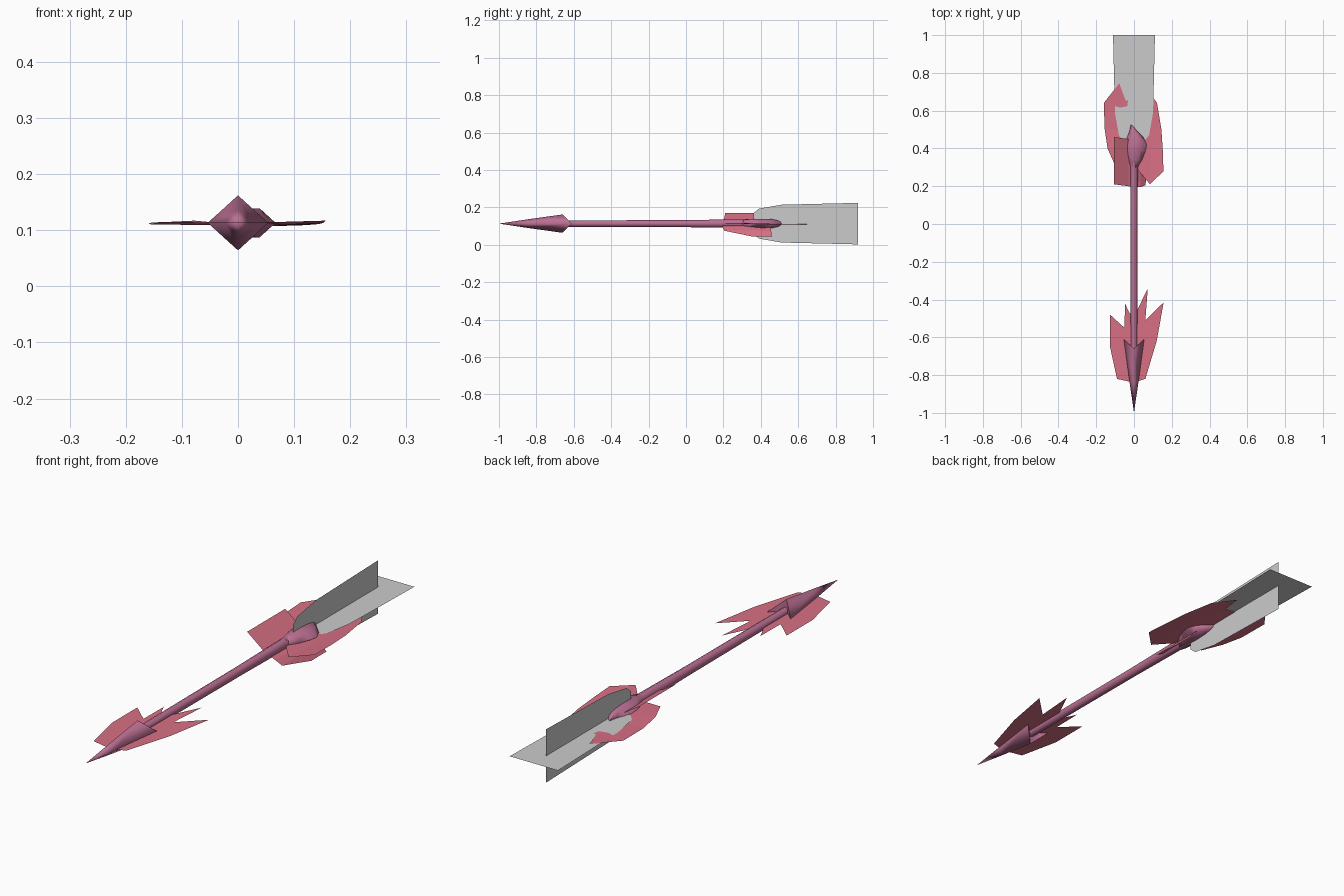
import bpy, math

if "Cube" in bpy.data.objects:
    bpy.data.objects.remove(bpy.data.objects["Cube"])

Z = 0.113  # height of the arrow axis


def material(name, rgb):
    m = bpy.data.materials.new(name)
    m.diffuse_color = (*rgb, 1)
    m.use_nodes = True
    m.node_tree.nodes["Principled BSDF"].inputs["Base Color"].default_value = m.diffuse_color
    return m


PINK = material("dusky_pink", (0.50, 0.16, 0.29))
RED = material("flame_red", (0.68, 0.16, 0.23))


def build(name, verts, faces, mat=None, smooth=None):
    me = bpy.data.meshes.new(name)
    me.from_pydata(verts, [], faces)
    me.update()
    ob = bpy.data.objects.new(name, me)
    bpy.context.collection.objects.link(ob)
    if mat:
        me.materials.append(mat)
    if smooth:
        bpy.ops.object.select_all(action='DESELECT')
        ob.select_set(True)
        bpy.context.view_layer.objects.active = ob
        bpy.ops.object.shade_smooth_by_angle(angle=math.radians(smooth))
    return ob


def loft(name, rings, sides, mat, smooth):
    """Rings along y: (y, centre x, half width, half height)."""
    verts, faces = [], []
    for y, cx, w, h in rings:
        for i in range(sides):
            a = 2 * math.pi * i / sides
            verts.append((cx + w * math.cos(a), y, Z + h * math.sin(a)))
    for r in range(len(rings) - 1):
        for i in range(sides):
            j = (i + 1) % sides
            a, b = r * sides, (r + 1) * sides
            faces.append((a + i, a + j, b + j, b + i))
    faces += [tuple(range(sides))[::-1],
              tuple(range((len(rings) - 1) * sides, len(rings) * sides))]
    return build(name, verts, faces, mat, smooth)


# shaft
loft("shaft", [(-0.67, 0, 0.017, 0.017), (0, 0, 0.018, 0.019),
               (0.36, 0, 0.021, 0.024)], 8, PINK, 60)

# swollen nock at the rear of the shaft
loft("nock", [(0.30, 0, 0.019, 0.022), (0.34, 0.005, 0.038, 0.028),
              (0.39, 0.008, 0.054, 0.030), (0.42, 0.01, 0.057, 0.030),
              (0.46, 0.007, 0.043, 0.027), (0.49, -0.002, 0.022, 0.020),
              (0.525, -0.015, 0.002, 0.003)], 6, PINK, 70)

# four-sided head with swept-back side barbs
hv = [(0, -1, Z)]
for w, h, ys, yt in ((0.023, 0.024, -0.84, -0.84), (0.054, 0.049, -0.61, -0.66)):
    hv += [(w, ys, Z), (0, yt, Z + h), (-w, ys, Z), (0, yt, Z - h)]
hv.append((0, -0.66, Z))
hf = []
for i in range(4):
    j = (i + 1) % 4
    hf += [(0, 1 + j, 1 + i), (1 + i, 1 + j, 5 + j, 5 + i), (5 + i, 5 + j, 9)]
build("arrow_head", hv, hf, PINK, 95)

# crossed grey tail planes
half = [(0.36, 0.055), (0.39, 0.08), (0.51, 0.101), (0.92, 0.111)]
outline = half + [(y, -w) for y, w in reversed(half)]
ring = [tuple(range(len(outline)))]
build("vertical_tail", [(0, y, Z + w) for y, w in outline], ring)
build("horizontal_tail", [(w, y + 0.08, Z) for y, w in outline], ring)

# flat flame sheet around the head
flame = [(0, -0.84), (0.06, -0.82), (0.12, -0.62), (0.157, -0.415),
         (0.06, -0.51), (0.073, -0.34), (0.02, -0.45), (0, -0.49),
         (-0.025, -0.47), (-0.048, -0.42), (-0.05, -0.55), (-0.127, -0.48),
         (-0.127, -0.65), (-0.09, -0.82)]
build("front_flame", [(x, y, Z) for x, y in flame], [tuple(range(len(flame)))], RED)

# slightly twisted flame sheet along the tail
rows = [((-0.10, 0.31, Z), (0, 0.31, Z), (0.085, 0.21, Z + .002), (0.156, 0.28, Z + .004)),
        ((-0.14, 0.40, Z + .002), (0, 0.40, Z), (0.09, 0.40, Z - .003), (0.152, 0.40, Z)),
        ((-0.155, 0.50, Z - .003), (0, 0.50, Z - .004), (0.09, 0.50, Z - .004), (0.145, 0.50, Z - .002)),
        ((-0.16, 0.64, Z), (-0.045, 0.655, Z + .001), (0.05, 0.64, Z - .006), (0.122, 0.64, Z - .004))]
rv = [v for row in rows for v in row]
rf = [(r * 4 + c, r * 4 + c + 1, r * 4 + c + 5, r * 4 + c + 4)
      for r in range(3) for c in range(3)]
rv += [(-0.078, 0.745, Z + .004), (0.06, 0.73, Z - .006)]
rf += [(12, 13, 16), (14, 15, 17)]
build("rear_flame", rv, rf, RED)

# slanted flame sheet crossing under the tail
section = [(-0.105, 0.17, 0.21, 0.46), (-0.03, 0.122, 0.20, 0.45),
           (0.035, 0.095, 0.195, 0.45), (0.06, 0.075, 0.205, 0.455),
           (0.085, 0.043, 0.36, 0.46)]
sv = [p for x, z, a, b in section for p in ((x, a, z), (x, b, z))]
sf = [(2 * i, 2 * i + 2, 2 * i + 3, 2 * i + 1) for i in range(4)]
build("slanted_flame", sv, sf, RED)
